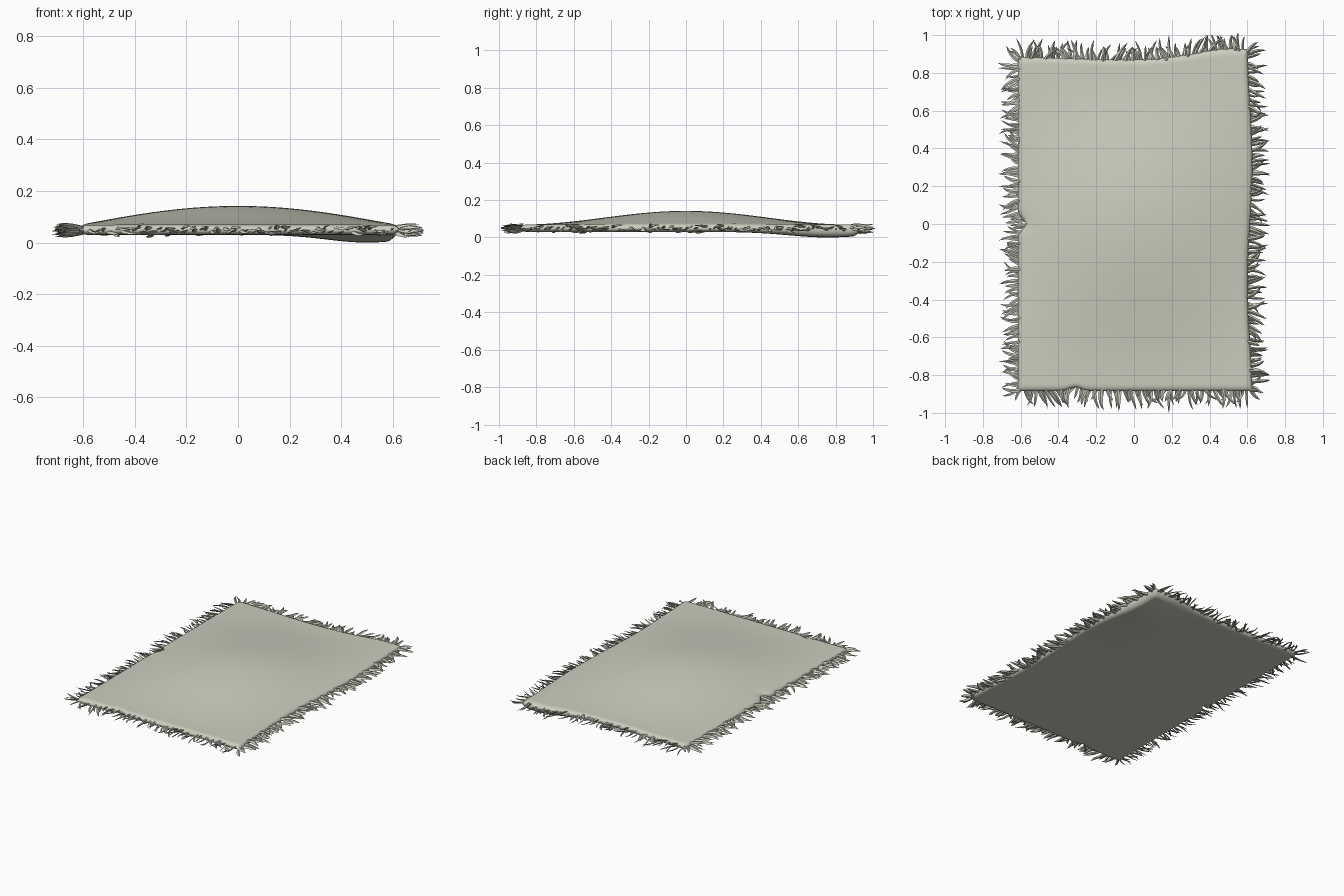
import bpy, bmesh, math, random
from mathutils import Vector

if "Cube" in bpy.data.objects:
    bpy.data.objects.remove(bpy.data.objects["Cube"])

random.seed(7)
HX, HY, MID = 0.615, 0.885, 0.048   # half width, half length, seam height

wool = bpy.data.materials.new("pale_wool")
wool.diffuse_color = (0.61, 0.61, 0.52, 1)
wool.use_nodes = True
wool.node_tree.nodes["Principled BSDF"].inputs["Base Color"].default_value = wool.diffuse_color


def gauss(d, s):
    return math.exp(-(d / s) ** 2)


def outline(u, v):
    """Plan position on the rug for u, v in -1..1, with its uneven edges."""
    x, y = u * HX, v * HY
    back = max(v, 0) ** 4
    y += back * (0.045 * gauss(x - 0.52, 0.25) - 0.015 * gauss(x + 0.05, 0.35))
    left = max(-u, 0) ** 12
    x += left * 0.045 * gauss(y, 0.035)            # pinch on the left edge
    x += max(u, 0) ** 6 * 0.012 * math.sin(5 * y)
    y += max(-v, 0) ** 10 * 0.02 * gauss(x + 0.31, 0.04)
    return x, y


def rim(t, half):
    """Rounded roll-off close to an edge."""
    d = max(0.0, (abs(t) * half - (half - 0.035)) / 0.035)
    return math.sqrt(max(0.0, 1 - d * d))


def height(u, v, top):
    x, y = outline(u, v)
    r = rim(u, HX) * rim(v, HY)
    if top:
        dome = 0.073 * math.cos(math.pi / 2 * u) * math.cos(math.pi / 2 * v) ** 2
        return MID + r * 0.021 + dome
    sag = 0.03 * gauss(x - 0.5, 0.22) * gauss(y - 0.76, 0.3)
    return MID - r * (MID - 0.03 + sag)


def finish(bm, name, angle):
    bmesh.ops.recalc_face_normals(bm, faces=bm.faces)
    mesh = bpy.data.meshes.new(name)
    bm.to_mesh(mesh)
    bm.free()
    obj = bpy.data.objects.new(name, mesh)
    bpy.context.collection.objects.link(obj)
    mesh.materials.append(wool)
    bpy.ops.object.select_all(action='DESELECT')
    obj.select_set(True)
    bpy.context.view_layer.objects.active = obj
    bpy.ops.object.shade_smooth_by_angle(angle=math.radians(angle))
    return obj


# Rug body: domed top and flat underside meeting at a rounded seam
bm = bmesh.new()
for top in (True, False):
    new = bmesh.ops.create_grid(bm, x_segments=60, y_segments=90, size=1)["verts"]
    for p in new:
        # rows crowd together towards the edges
        u, v = (0.25 * t + 0.75 * math.sin(math.pi / 2 * t) for t in p.co.xy)
        p.co = (*outline(u, v), height(u, v, top))
bmesh.ops.remove_doubles(bm, verts=bm.verts, dist=0.0002)
finish(bm, "rug_body", 60)


def add_blade(bm, base, direction, length, width, bend, lift):
    """Curved, tapering tuft of wool with a diamond cross-section."""
    rings, pos, steps = [], base.copy(), 5
    for i in range(steps):
        t = i / steps
        ang = bend * t
        c, s = math.cos(ang), math.sin(ang)
        d = Vector((direction.x * c - direction.y * s, direction.x * s + direction.y * c, 0))
        side = Vector((-d.y, d.x, 0))
        w = width * 0.5 * (1 - t) ** 0.7 * (0.8 + 0.8 * t)
        up = Vector((0, 0, w * 0.6))
        tilt = side * w + Vector((0, 0, w * 0.5))
        rings.append([bm.verts.new(pos + o) for o in (tilt, up, -tilt, -up)])
        pos = pos + d * (length / steps) + Vector((0, 0, lift * (1 - 1.2 * t) / steps))
    pos.x = max(-0.72, min(0.72, pos.x))
    pos.y = max(-1.0, min(1.0, pos.y))
    tip = bm.verts.new(pos)
    for a, b in zip(rings, rings[1:]):
        for k in range(4):
            bm.faces.new((a[k], a[(k + 1) % 4], b[(k + 1) % 4], b[k]))
    for k in range(4):
        bm.faces.new((rings[-1][k], rings[-1][(k + 1) % 4], tip))
    bm.faces.new(rings[0][::-1])


# Fringe: one strip of tufts per side, leaning in loose clumps
SIDES = {"front": (0, -1), "back": (0, 1), "left": (-1, 0), "right": (1, 0)}
for name, (nx, ny) in SIDES.items():
    bm = bmesh.new()
    half = HX if ny else HY
    count = int(2 * half / 0.0165)
    phase = random.uniform(0, 6)
    for i in range(count):
        s = max(-1, min(1, -1 + 2 * (i + random.uniform(0.1, 0.9)) / count))
        u, v = (s, ny) if ny else (nx, s)
        x, y = outline(u, v)
        out = Vector((nx, ny, 0))
        along = Vector((abs(ny), abs(nx), 0))
        base = Vector((x, y, MID + random.uniform(-0.012, 0.012))) - out * 0.015
        lean = 0.35 * math.sin(9 * s + phase) + random.uniform(-0.35, 0.35)
        corner = max(0, abs(s) - 0.93) / 0.07
        lean += math.copysign(corner * 0.6, s)      # tufts fan out at corners
        d = (out + along * lean).normalized()
        add_blade(bm, base, d, random.uniform(0.07, 0.125), random.uniform(0.016, 0.026),
                  random.uniform(-0.9, 0.9), random.uniform(-0.03, 0.03))
    # the longest tuft marks the full length and width
    s = 0.3
    x, y = outline(*((s, ny) if ny else (nx, s)))
    end = 1.0 if ny else 0.72
    reach = end - abs(y if ny else x)
    add_blade(bm, Vector((x, y, MID)), Vector((nx, ny, 0)), reach, 0.02, 0.0, 0.0)
    finish(bm, name + "_fringe", 50)
